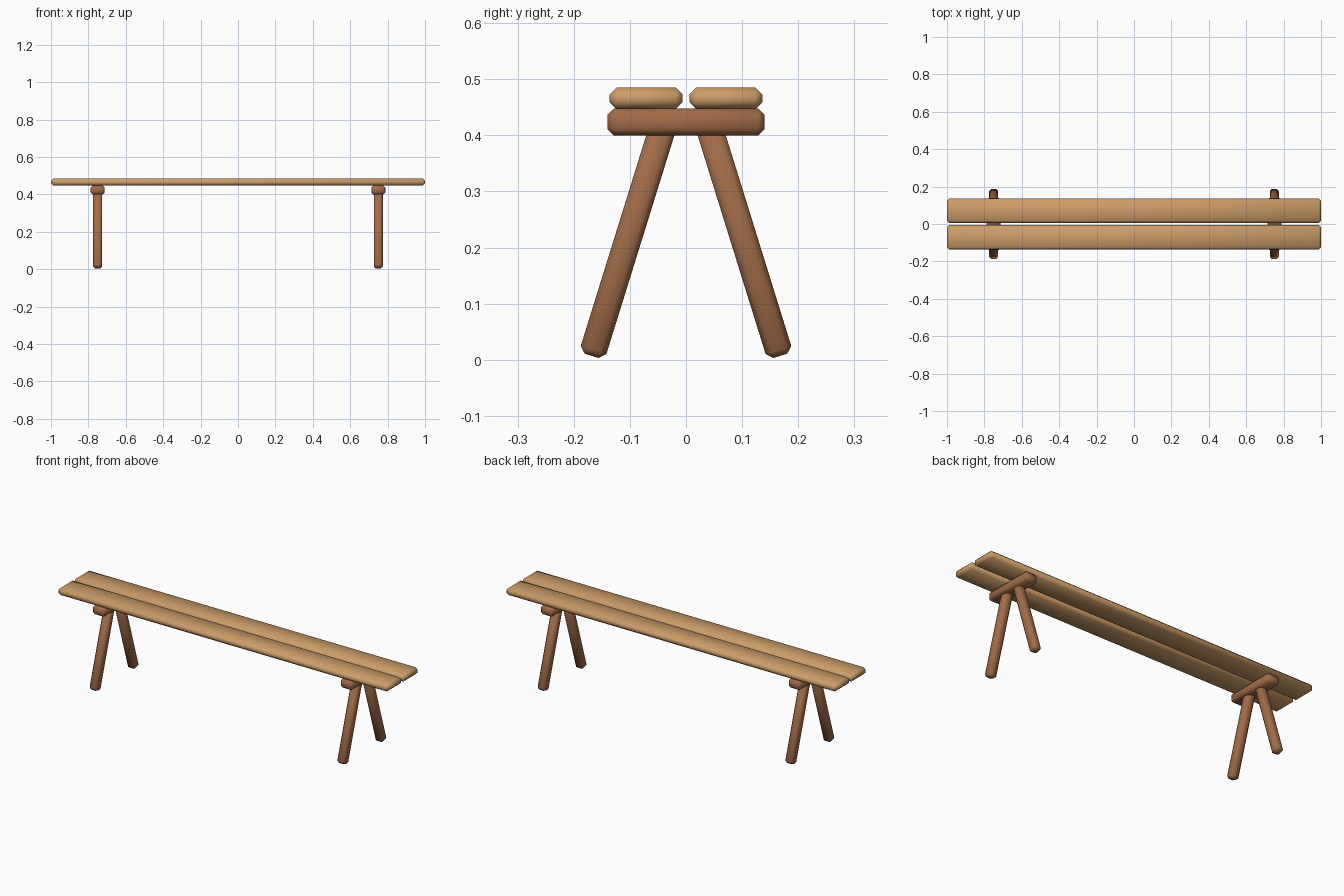
import bpy
import bmesh
import math
from mathutils import Matrix, Vector

if "Cube" in bpy.data.objects:
    bpy.data.objects.remove(bpy.data.objects["Cube"])


def make_material(name, rgb):
    mat = bpy.data.materials.new(name)
    mat.use_nodes = True
    colour = (*rgb, 1)
    mat.diffuse_color = colour
    mat.node_tree.nodes["Principled BSDF"].inputs["Base Color"].default_value = colour
    return mat


light_wood = make_material("light wood", (0.61, 0.34, 0.14))
dark_wood = make_material("dark wood", (0.36, 0.15, 0.065))


def beam(name, size, centre, mat, bevel, tilt=0):
    """Chamfered, smooth-shaded timber, tilted about x."""
    bm = bmesh.new()
    bmesh.ops.create_cube(bm, size=1, matrix=Matrix.Diagonal((*size, 1)))
    bmesh.ops.bevel(bm, geom=bm.edges[:], offset=bevel, segments=1,
                    affect='EDGES', clamp_overlap=True)
    for face in bm.faces:
        face.smooth = True
    mesh = bpy.data.meshes.new(name)
    bm.to_mesh(mesh)
    bm.free()
    mesh.materials.append(mat)
    obj = bpy.data.objects.new(name, mesh)
    obj.location = centre
    obj.rotation_euler.x = tilt
    bpy.context.collection.objects.link(obj)
    return obj


# Seat planks
for label, side in (("front", -1), ("back", 1)):
    beam(f"{label}_seat_plank", (2, 0.13, 0.038), (0, side * 0.071, 0.466),
         light_wood, 0.012)

# Trestles: one crossbar with two splayed legs at each end
for end, x in (("right", -0.75), ("left", 0.75)):
    beam(f"{end}_crossbar", (0.075, 0.28, 0.048), (x, 0, 0.424), dark_wood, 0.011)
    for label, side in (("front", -1), ("back", 1)):
        foot = Vector((x, side * 0.168, 0.007))
        top = Vector((x, side * 0.038, 0.425))
        axis = top - foot
        beam(f"{end}_{label}_leg", (0.048, 0.048, axis.length), (foot + top) / 2,
             dark_wood, 0.011, math.atan2(-axis.y, axis.z))
